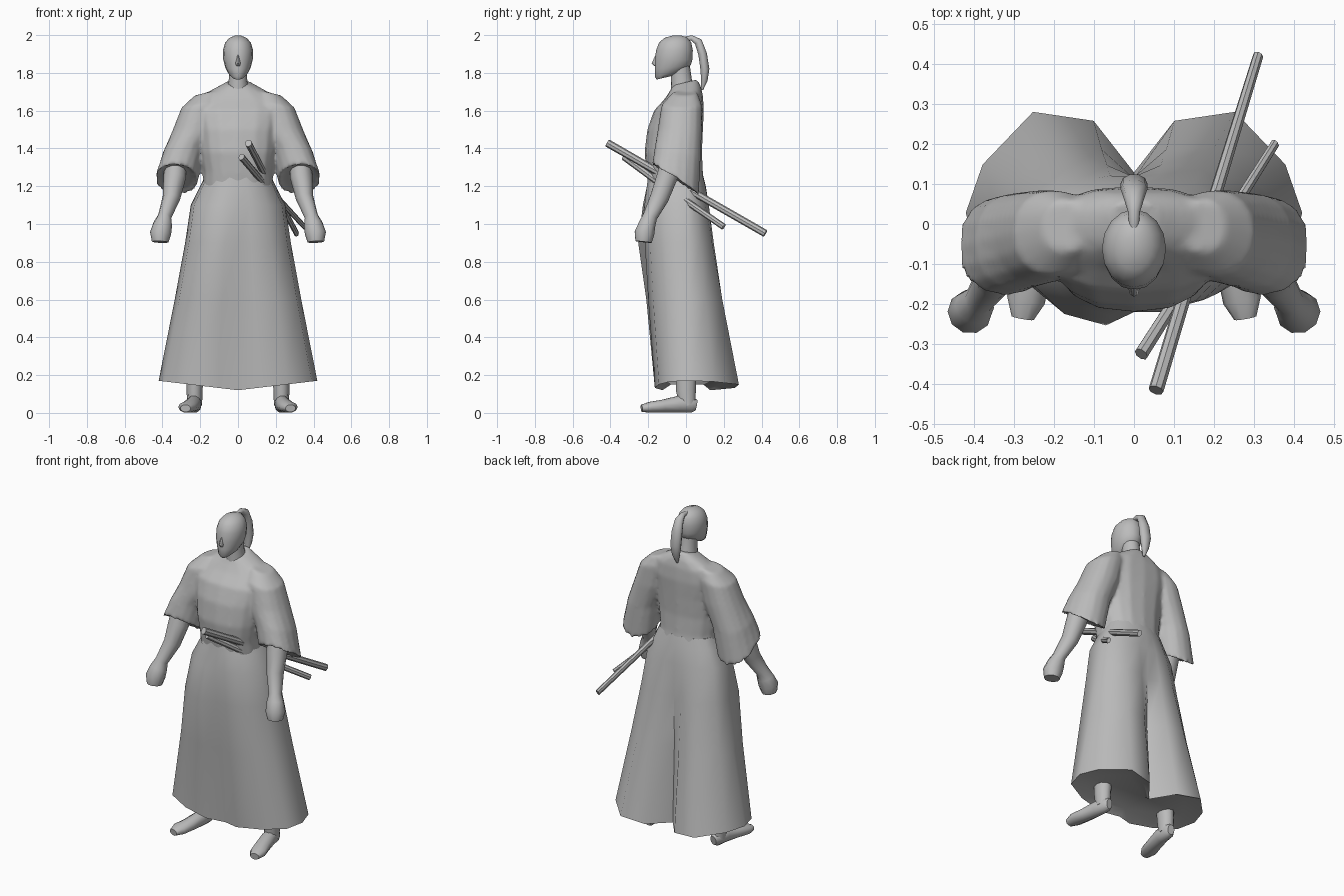
import bpy, bmesh, math
from mathutils import Vector

cube = bpy.data.objects.get("Cube")
if cube:
    bpy.data.objects.remove(cube, do_unlink=True)

grey = bpy.data.materials.new("plain grey")
grey.use_nodes = True
grey.diffuse_color = (0.5, 0.5, 0.5, 1)
grey.node_tree.nodes["Principled BSDF"].inputs["Base Color"].default_value = (0.5, 0.5, 0.5, 1)


def section(cx, z, w, y0, y1, tilt_y=0, tilt_x=0, n=16, power=1.0):
    """Horizontal, optionally tilted oval ring."""
    ring = []
    for i in range(n):
        t = 2 * math.pi * i / n
        c, s = math.cos(t), math.sin(t)
        c, s = math.copysign(abs(c) ** power, c), math.copysign(abs(s) ** power, s)
        ring.append(Vector((cx + w * c, (y0 + y1) / 2 + (y1 - y0) / 2 * s,
                            z + tilt_y * s + tilt_x * c)))
    return ring


def tube(points, n=10):
    """Rings across a path of (x, y, z, half width, half depth)."""
    rings = []
    for i, (x, y, z, a, b) in enumerate(points):
        p, q = points[max(i - 1, 0)], points[min(i + 1, len(points) - 1)]
        t = (Vector(q[:3]) - Vector(p[:3])).normalized()
        u = (Vector((1, 0, 0)) - t * t.x).normalized()
        v = t.cross(u)
        rings.append([Vector((x, y, z)) + u * a * math.cos(k) + v * b * math.sin(k)
                      for k in (2 * math.pi * j / n for j in range(n))])
    return rings


def flip(rings):
    return [[Vector((-p.x, p.y, p.z)) for p in r] for r in rings]


def loft(name, *shells, mirror=False, angle=50):
    """Skin each stack of rings into a closed shell."""
    bm = bmesh.new()
    for rings in shells:
        rows = [[bm.verts.new(p) for p in r] for r in rings]
        for a, b in zip(rows, rows[1:]):
            for i in range(len(a)):
                j = (i + 1) % len(a)
                bm.faces.new((a[i], a[j], b[j], b[i]))
        bm.faces.new(rows[0])
        bm.faces.new(rows[-1])
    bmesh.ops.recalc_face_normals(bm, faces=bm.faces)
    mesh = bpy.data.meshes.new(name)
    bm.to_mesh(mesh)
    bm.free()
    mesh.materials.append(grey)
    ob = bpy.data.objects.new(name, mesh)
    bpy.context.collection.objects.link(ob)
    bpy.ops.object.select_all(action='DESELECT')
    ob.select_set(True)
    bpy.context.view_layer.objects.active = ob
    bpy.ops.object.shade_smooth_by_angle(angle=math.radians(angle))
    if mirror:
        ob.modifiers.new("Mirror", 'MIRROR')
    return ob


# Head, neck and nose
loft("head", [section(0, z, w, y0, y1, tilt) for z, w, y0, y1, tilt in (
    (1.775, .028, -.155, -.07, .01), (1.795, .05, -.165, -.01, .015),
    (1.83, .068, -.165, .025, .01), (1.87, .078, -.165, .034, 0),
    (1.92, .08, -.158, .036, 0), (1.96, .068, -.143, .028, 0),
    (1.985, .046, -.115, .01, 0), (1.998, .015, -.07, -.025, 0))])
loft("neck", [section(0, z, w, y0, y1) for z, w, y0, y1 in (
    (1.70, .06, -.08, .05), (1.77, .048, -.08, .03), (1.84, .05, -.08, .02))])
loft("nose", [section(0, z, w, y0, -.14, n=8) for z, w, y0 in (
    (1.895, .005, -.162), (1.85, .014, -.182), (1.835, .012, -.165))])

# Tied hair
loft("ponytail", tube([
    (0, -.01, 1.98, .012, .012), (0, .03, 1.985, .015, .015), (0, .065, 1.965, .026, .022),
    (0, .088, 1.9, .034, .024), (0, .1, 1.82, .034, .025), (0, .097, 1.76, .024, .018),
    (0, .085, 1.71, .006, .006)]))

# Robe: torso and two wide sleeves fused into one skin
torso = [section(0, z, w, y0, y1, tilt, power=.85) for z, w, y0, y1, tilt in (
    (1.10, .17, -.18, .09, 0), (1.2, .185, -.2, .1, 0), (1.27, .183, -.21, .09, 0),
    (1.38, .2, -.22, .085, 0), (1.5, .215, -.205, .09, 0), (1.6, .235, -.17, .095, 0),
    (1.67, .21, -.115, .09, .01), (1.715, .13, -.085, .08, .01), (1.75, .06, -.07, .06, .015))]
sleeve = [section(*r, power=.9) for r in (
    (.17, 1.695, .06, -.07, .06, 0, -.015), (.2, 1.63, .1, -.13, .085, 0, -.015),
    (.235, 1.5, .11, -.15, .085, 0, 0), (.29, 1.38, .107, -.165, .078, -.03, 0),
    (.327, 1.23, .115, -.18, .068, -.08, .005), (.327, 1.25, .095, -.155, .045, -.07, .005))]
robe = loft("robe", torso, sleeve, flip(sleeve))
fuse = robe.modifiers.new("Fuse", 'REMESH')
fuse.mode = 'VOXEL'
fuse.voxel_size = .011
fuse.use_smooth_shade = True
soft = robe.modifiers.new("Soften", 'SMOOTH')
soft.factor = .5
soft.iterations = 5

# Forearms with fists
loft("arm", tube([
    (.325, -.07, 1.36, .055, .055), (.335, -.1, 1.25, .06, .058), (.352, -.14, 1.14, .047, .052),
    (.388, -.19, 1.04, .036, .04), (.398, -.205, 1.0, .05, .046), (.41, -.22, .95, .056, .055),
    (.412, -.225, .905, .044, .045)]), mirror=True)


# Pleated trousers: oval at the waist, two lobes at the hem
def trouser_ring(z, w, front, back, t, notch, bulge, rise):
    xs = (0, .24, .6, .9, 1, .93, .62, .25, 0)
    oval = (1, .97, .8, .45, .05)
    lobes = (.46, .92, 1, .53, .1)
    ys = [back * (a + (b - a) * t) for a, b in zip(oval, lobes)]
    ys += [front * f for f in (.5, .87, 1)] + [front + notch]
    right = [Vector((w * x, y, z + rise * x)) for x, y in zip(xs, ys)]
    left = [Vector((-p.x, p.y - (bulge if p.y < -.1 else 0), p.z)) for p in right[1:-1]]
    return right + left[::-1]


loft("trousers", [trouser_ring(*r) for r in (
    (1.26, .172, -.2, .09, 0, 0, 0, 0), (1.2, .2, -.207, .105, 0, 0, 0, 0),
    (1.1, .25, -.22, .125, .1, 0, .008, 0), (.9, .28, -.218, .155, .45, .008, .035, 0),
    (.6, .335, -.2, .2, .8, .03, .01, 0), (.12, .42, -.165, .28, 1, .04, 0, .05),
    (.15, .33, -.12, .2, 1, .04, 0, .03))], angle=60)

# Feet and ankles
loft("foot", tube([
    (.225, .055, .04, .022, .03), (.228, .03, .045, .036, .045), (.235, -.04, .046, .042, .046),
    (.252, -.12, .036, .045, .036), (.27, -.19, .03, .048, .03), (.278, -.235, .024, .028, .02)]),
    mirror=True)
loft("ankle", tube([(.23, .005, .04, .04, .046), (.23, 0, .12, .042, .055),
                    (.225, 0, .26, .05, .06)]), mirror=True)

# Two sheathed swords through the waist
loft("long_sword", tube([(.055, -.415, 1.428, .019, .021), (.13, -.165, 1.285, .018, .02),
                         (.31, .42, .95, .013, .02)], n=8), angle=30)
loft("short_sword", tube([(.018, -.325, 1.355, .018, .02), (.12, -.165, 1.235, .016, .018),
                          (.352, .2, .985, .011, .017)], n=8), angle=30)
